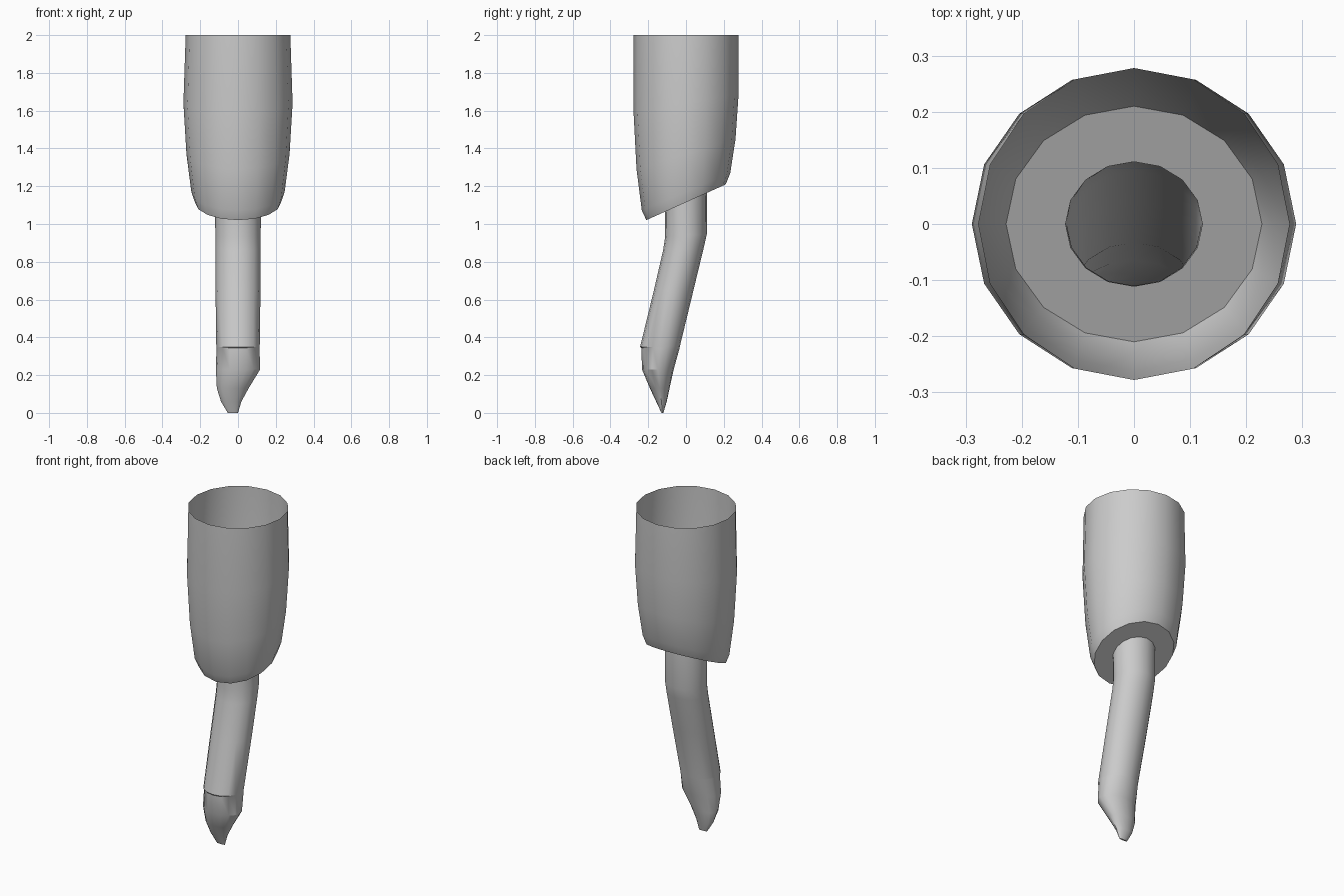
import bpy, math

if "Cube" in bpy.data.objects:
    bpy.data.objects.remove(bpy.data.objects["Cube"])

N = 16  # sides of every ring


def ring(cx, cy, rx, ry, z, slope=0.0):
    """Elliptical loop whose height tilts along y."""
    pts = []
    for i in range(N):
        a = 2 * math.pi * i / N
        y = cy + ry * math.sin(a)
        pts.append((cx + rx * math.cos(a), y, max(0.0, z + slope * (y - cy))))
    return pts


def loft(name, sections, cap_end=False):
    """Skin a stack of rings from top to bottom."""
    verts = [p for s in sections for p in ring(*s)]
    faces = []
    for k in range(len(sections) - 1):
        a, b = k * N, (k + 1) * N
        for i in range(N):
            j = (i + 1) % N
            faces.append((a + i, b + i, b + j, a + j))
    if cap_end:
        last = (len(sections) - 1) * N
        faces.append(tuple(last + i for i in reversed(range(N))))
    mesh = bpy.data.meshes.new(name)
    mesh.from_pydata(verts, [], faces)
    obj = bpy.data.objects.new(name, mesh)
    bpy.context.collection.objects.link(obj)
    bpy.ops.object.select_all(action='DESELECT')
    obj.select_set(True)
    bpy.context.view_layer.objects.active = obj
    bpy.ops.object.shade_smooth_by_angle(angle=math.radians(32))
    return obj


# Open-topped sleeve, slanted at the bottom, with a flat ring-shaped floor
loft("sleeve", [
    (0, 0, 0.277, 0.278, 2.00, 0.0),
    (0, 0, 0.289, 0.278, 1.64, 0.15),
    (0, 0, 0.273, 0.262, 1.37, 0.30),
    (0, 0, 0.247, 0.234, 1.17, 0.42),
    (0, 0, 0.228, 0.210, 1.115, 0.45),
    (0, 0, 0.122, 0.111, 1.115, 0.45),
])

# Bent hollow stem hanging from the floor, ending in a faceted, off-centre tip
loft("bent_stem", [
    (0, 0, 0.122, 0.111, 1.115, 0.45),
    (0, 0, 0.120, 0.110, 0.94, 0.05),
    (0, -0.013, 0.120, 0.108, 0.87, 0.08),
    (0, -0.065, 0.119, 0.106, 0.65, 0.05),
    (0, -0.138, 0.115, 0.105, 0.35, 0.0),
    (0, -0.135, 0.114, 0.101, 0.343, 0.0),
    (0.0, -0.149, 0.117, 0.084, 0.23, 0.0),
    (-0.028, -0.139, 0.084, 0.052, 0.13, 0.0),
    (-0.036, -0.130, 0.054, 0.028, 0.06, 0.0),
    (-0.027, -0.125, 0.027, 0.005, 0.0, 0.0),
], cap_end=True)
